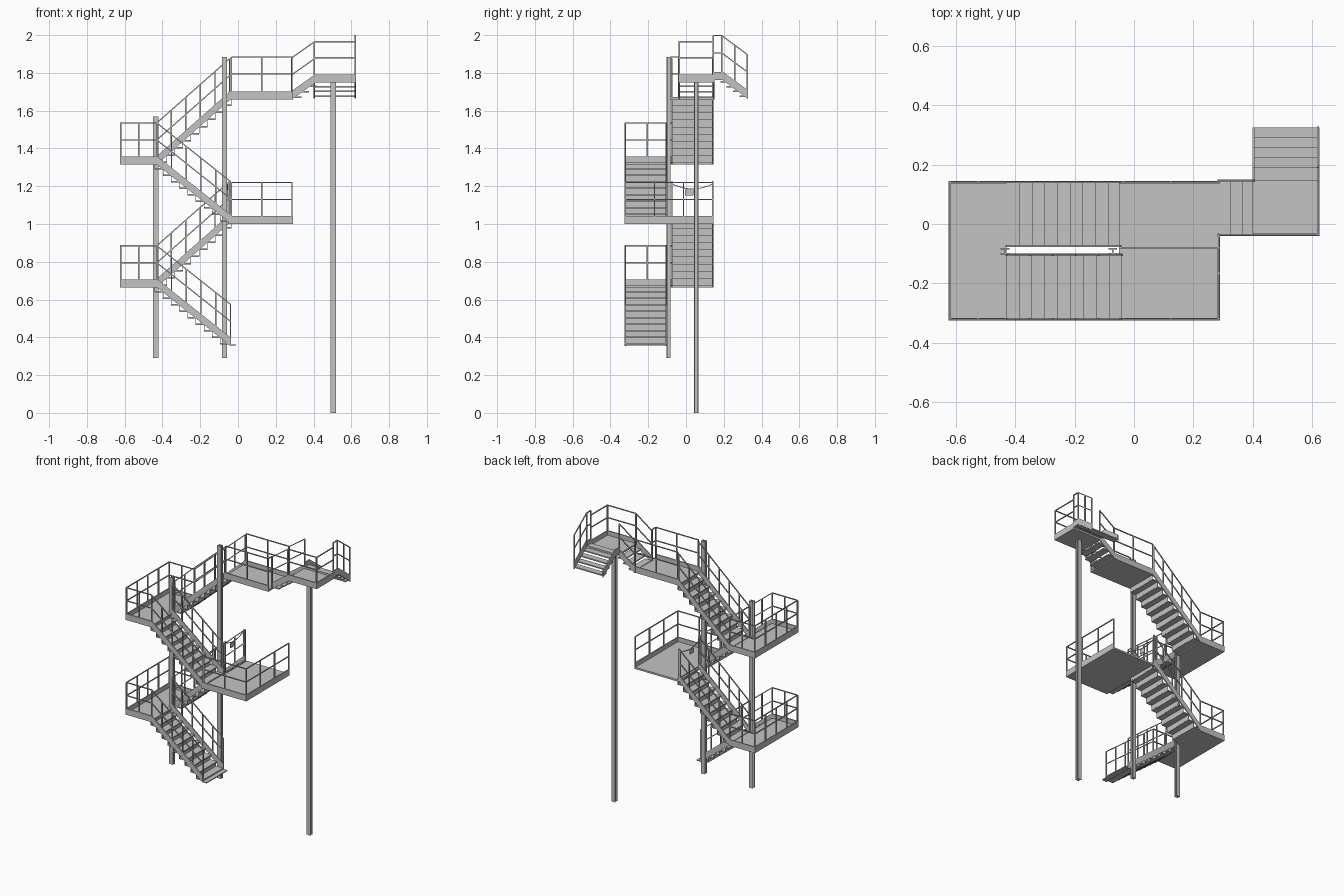
import bpy, bmesh, math
from mathutils import Vector, Matrix

cube = bpy.data.objects.get("Cube")
if cube:
    bpy.data.objects.remove(cube)

steel = bpy.data.materials.new("galvanised grey")
steel.use_nodes = True
GREY = (0.55, 0.55, 0.55, 1)
steel.diffuse_color = GREY
steel.node_tree.nodes["Principled BSDF"].inputs["Base Color"].default_value = GREY


def finish(bm, name):
    bmesh.ops.recalc_face_normals(bm, faces=bm.faces)
    mesh = bpy.data.meshes.new(name)
    bm.to_mesh(mesh)
    bm.free()
    mesh.materials.append(steel)
    obj = bpy.data.objects.new(name, mesh)
    bpy.context.collection.objects.link(obj)


def box(bm, x0, x1, y0, y1, z0, z1):
    m = Matrix.Translation(((x0 + x1) / 2, (y0 + y1) / 2, (z0 + z1) / 2))
    m = m @ Matrix.Diagonal((abs(x1 - x0), abs(y1 - y0), abs(z1 - z0), 1))
    bmesh.ops.create_cube(bm, size=1, matrix=m)


def bar(bm, a, b, w):
    a, b = Vector(a), Vector(b)
    d = b - a
    m = Matrix.Translation((a + b) / 2) @ d.to_track_quat('Z', 'Y').to_matrix().to_4x4()
    bmesh.ops.create_cube(bm, size=1, matrix=m @ Matrix.Diagonal((w, w, d.length, 1)))


def railing(name, path, heights=(0.22, 0.13), spacing=0.12):
    """Posts and parallel rails following a base path."""
    bm = bmesh.new()
    path = [Vector(p) for p in path]
    up = Vector((0, 0, 1))
    for i, (a, b) in enumerate(zip(path, path[1:])):
        n = max(1, round((b - a).length / spacing))
        for k in range(0 if i == 0 else 1, n + 1):
            p = a.lerp(b, k / n)
            bar(bm, p, p + up * heights[0], 0.007)
        for h in heights:
            bar(bm, a + up * h, b + up * h, 0.006)
    finish(bm, name)


def platform(name, x0, x1, y0, y1, z, sides, h=0.042):
    """Deck plate with upstand edge plates on the chosen sides."""
    bm = bmesh.new()
    t = 0.008
    box(bm, x0, x1, y0, y1, z, z + 0.012)
    if "l" in sides:
        box(bm, x0, x0 + t, y0, y1, z, z + h)
    if "r" in sides:
        box(bm, x1 - t, x1, y0, y1, z, z + h)
    if "f" in sides:
        box(bm, x0, x1, y0, y0 + t, z, z + h)
    if "b" in sides:
        box(bm, x0, x1, y1 - t, y1, z, z + h)
    finish(bm, name)


def flight(name, low, high, v0, v1, steps, risers=True, along_y=False,
           rail_sides=(0, 1), heights=(0.22, 0.13)):
    """Sloped stringers, treads and handrails; low and high are (run, z)."""
    def place(u, v, z):
        return (v, u, z) if along_y else (u, v, z)

    def block(bm, u0, u1, w0, w1, z0, z1):
        a, b = place(u0, w0, z0), place(u1, w1, z1)
        box(bm, a[0], b[0], a[1], b[1], a[2], b[2])

    (u0, z0), (u1, z1) = low, high
    bm = bmesh.new()
    # stringers
    for v, t in ((v0, 0.007), (v1, -0.007)):
        rings = [[bm.verts.new(place(u, w, z)) for u, z in
                  ((u0, z0), (u1, z1), (u1, z1 + 0.045), (u0, z0 + 0.045))]
                 for w in (v, v + t)]
        bm.faces.new(rings[0])
        bm.faces.new(rings[1])
        for i in range(4):
            j = (i + 1) % 4
            bm.faces.new((rings[0][i], rings[0][j], rings[1][j], rings[1][i]))
    # treads and risers
    run, rise = (u1 - u0) / steps, (z1 - z0) / steps
    for i in range(steps):
        u, z = u0 + i * run, z0 + i * rise + 0.016
        block(bm, u, u + run * 1.25, v0 + 0.005, v1 - 0.005, z - 0.008, z)
        if risers:
            r = u + run * 1.2
            block(bm, r, r + run * 0.06, v0 + 0.005, v1 - 0.005, z - 0.004, z + rise - 0.004)
    finish(bm, name)
    for s in rail_sides:
        v = (v0 + 0.004, v1 - 0.004)[s]
        railing(name + ("_rail_a", "_rail_b")[s],
                [place(u0, v, z0), place(u1, v, z1)], heights, 0.1)


def column(name, x, y, z0, z1, w, d):
    """H-section column."""
    bm = bmesh.new()
    t = 0.005
    for s in (-1, 1):
        c = y + s * (d - t) / 2
        box(bm, x - w / 2, x + w / 2, c - t / 2, c + t / 2, z0, z1)
    box(bm, x - t / 2, x + t / 2, y - d / 2 + t, y + d / 2 - t, z0, z1)
    finish(bm, name)


# Columns
column("outer_column", -0.435, -0.092, 0.29, 1.57, 0.03, 0.022)
column("middle_column", -0.072, -0.092, 0.29, 1.885, 0.028, 0.022)
column("tall_column", 0.505, 0.055, 0, 1.755, 0.028, 0.024)

# Half landings with the flights arriving and leaving
FRONT, BACK = (-0.325, -0.1), (-0.078, 0.145)
for tag, z in (("lower", 0.665), ("upper", 1.315)):
    platform(tag + "_half_landing", -0.625, -0.43, FRONT[0], BACK[1], z, "lfb")
    railing(tag + "_half_landing_rail",
            [(-0.43, -0.321, z), (-0.621, -0.321, z), (-0.621, 0.141, z), (-0.43, 0.141, z)])
    flight(tag + "_front_flight", (-0.04, z - 0.31), (-0.43, z), *FRONT, 9)
    flight(tag + "_back_flight", (-0.43, z), (-0.045, z + 0.34), *BACK, 9)

bm = bmesh.new()
box(bm, -0.045, -0.01, FRONT[0], FRONT[1], 0.357, 0.363)
finish(bm, "bottom_step_plate")

# Middle landing
platform("middle_landing", -0.05, 0.29, FRONT[0], BACK[1], 1.0, "fr")
railing("middle_landing_rail", [(-0.035, -0.321, 1.0), (0.286, -0.321, 1.0), (0.286, 0.141, 1.0)],
        spacing=0.155)

# Sagging safety chain and its small plate
bm = bmesh.new()
pts = [(-0.055, -0.07 + 0.21 * k / 8, 1.21 - 0.025 * math.sin(math.pi * k / 8)) for k in range(9)]
for a, b in zip(pts, pts[1:]):
    bar(bm, a, b, 0.004)
box(bm, -0.058, -0.053, -0.005, 0.04, 1.15, 1.182)
bar(bm, (-0.055, 0.141, 1.0), (-0.055, 0.141, 1.22), 0.009)
finish(bm, "safety_chain")

# Upper landing
platform("upper_landing", -0.05, 0.29, -0.085, 0.145, 1.66, "fb")
railing("upper_landing_front_rail",
        [(-0.035, -0.081, 1.665), (0.286, -0.081, 1.665), (0.286, -0.04, 1.665)], spacing=0.155)
railing("upper_landing_back_rail", [(-0.035, 0.141, 1.665), (0.286, 0.141, 1.665)], spacing=0.155)

# Short flight to the top platform
flight("short_flight", (0.285, 1.66), (0.405, 1.745), -0.04, 0.15, 3, risers=False)

# Top platform
platform("top_platform", 0.4, 0.625, -0.04, 0.15, 1.75, "fr")
railing("top_platform_rail", [(0.404, -0.036, 1.75), (0.621, -0.036, 1.75), (0.621, 0.145, 1.75)],
        (0.215, 0.13), 0.18)

# Descending flight at the back, railed on the outer side
platform("back_step", 0.4, 0.625, 0.145, 0.19, 1.762, "lr")
flight("descending_flight", (0.325, 1.665), (0.19, 1.765), 0.4, 0.625, 4, risers=False,
       along_y=True, rail_sides=(1,), heights=(0.232, 0.14))
railing("back_step_rail", [(0.621, 0.145, 1.765), (0.621, 0.19, 1.765)], (0.232, 0.14))
